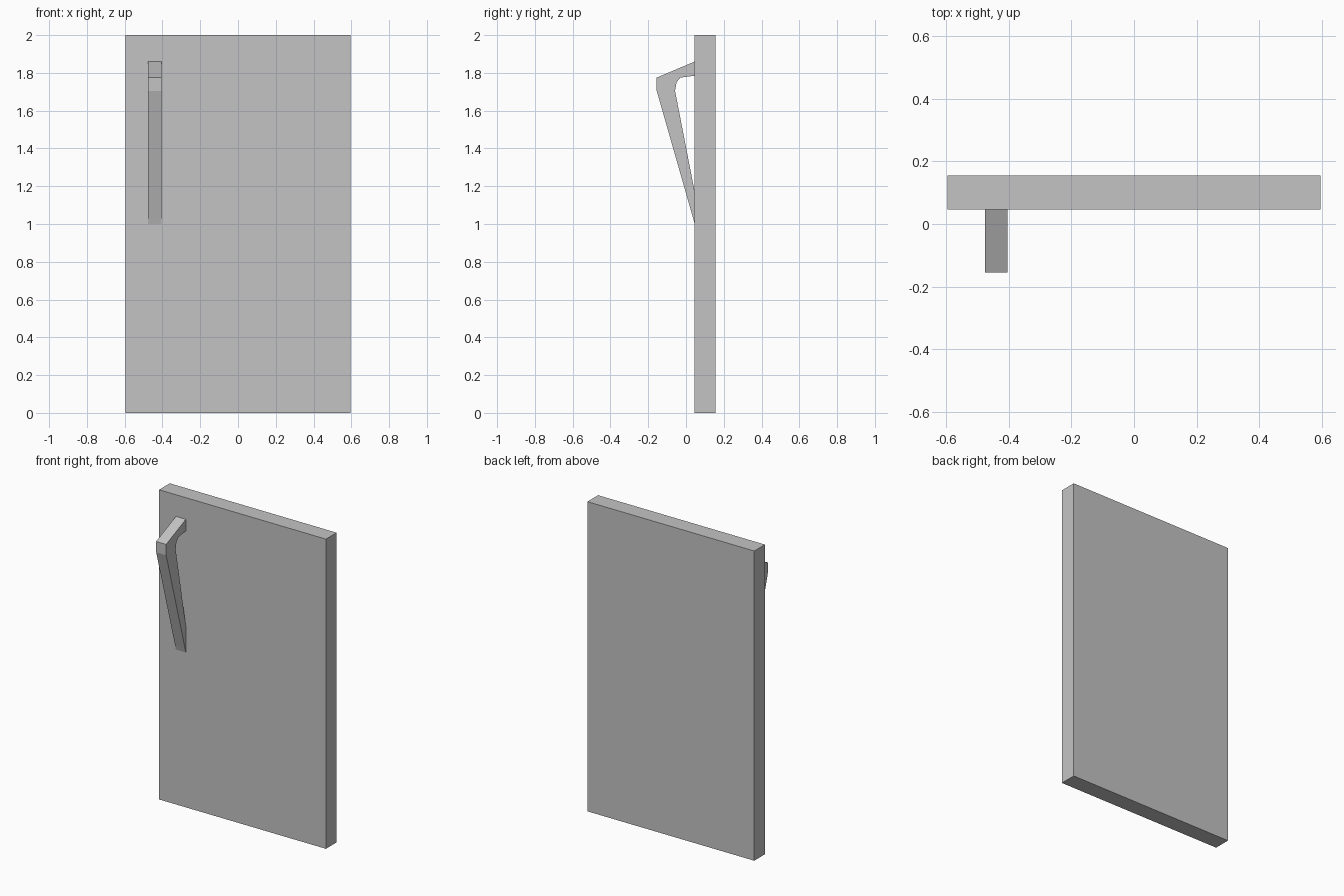
import bpy, bmesh

if "Cube" in bpy.data.objects:
    bpy.data.objects.remove(bpy.data.objects["Cube"])

grey = bpy.data.materials.new("plain_grey")
grey.diffuse_color = (0.55, 0.55, 0.55, 1)
grey.use_nodes = True
grey.node_tree.nodes["Principled BSDF"].inputs["Base Color"].default_value = grey.diffuse_color


def extrude_x(name, profile, x0, x1):
    """Extrude a closed (y, z) profile from x0 to x1."""
    bm = bmesh.new()
    face = bm.faces.new([bm.verts.new((x0, y, z)) for y, z in profile])
    ext = bmesh.ops.extrude_face_region(bm, geom=[face])
    moved = [g for g in ext["geom"] if isinstance(g, bmesh.types.BMVert)]
    bmesh.ops.translate(bm, verts=moved, vec=(x1 - x0, 0, 0))
    bmesh.ops.recalc_face_normals(bm, faces=bm.faces)
    mesh = bpy.data.meshes.new(name)
    bm.to_mesh(mesh)
    bm.free()
    mesh.materials.append(grey)
    obj = bpy.data.objects.new(name, mesh)
    bpy.context.collection.objects.link(obj)
    return obj


FRONT, BACK = 0.046, 0.155

# Door slab
extrude_x("door_panel", [(FRONT, 0), (BACK, 0), (BACK, 2), (FRONT, 2)], -0.596, 0.596)

# Hooked pull handle, open between its two mounting ends
extrude_x("door_handle", [
    (FRONT, 1.86), (-0.155, 1.775), (-0.155, 1.705),   # outer top and grip
    (0.038, 1.03), (FRONT, 1.0),                       # lower tip
    (FRONT, 1.17), (-0.058, 1.705),                    # inner side of grip
    (-0.05, 1.75), (-0.03, 1.775), (FRONT, 1.785),     # inner bend
], -0.476, -0.405)
